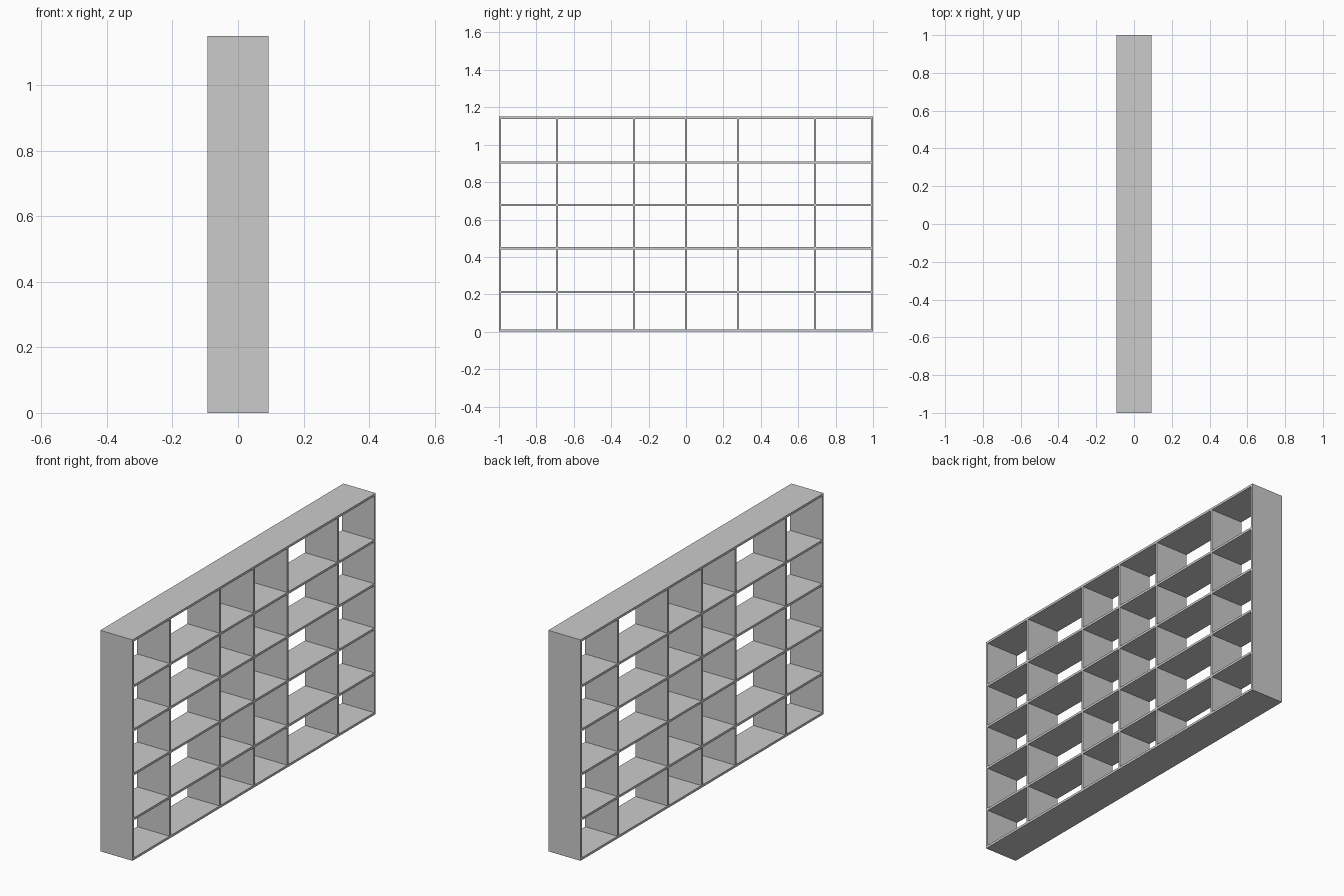
import bpy

if "Cube" in bpy.data.objects:
    bpy.data.objects.remove(bpy.data.objects["Cube"])

HALF_D = 0.093   # half depth in x
H = 1.15         # total height
T = 0.012        # board thickness


def board(name, y0, y1, z0, z1):
    bpy.ops.mesh.primitive_cube_add(size=1, location=(0, (y0 + y1) / 2, (z0 + z1) / 2))
    ob = bpy.context.object
    ob.name = name
    ob.scale = (2 * HALF_D, y1 - y0, z1 - z0)
    bpy.ops.object.transform_apply(location=False, rotation=False, scale=True)
    return ob


# Outer frame
board("bottom_board", -1, 1, 0, T)
board("top_board", -1, 1, H - T, H)

# Side panels and upright dividers, between top and bottom boards
uprights = [-1 + T / 2, -0.69, -0.278, 0, 0.278, 0.69, 1 - T / 2]
for i, y in enumerate(uprights):
    name = "side_panel" if i in (0, len(uprights) - 1) else "divider"
    board(name, y - T / 2, y + T / 2, T, H - T)

# Shelves fitted into each bay
for z in (0.213, 0.447, 0.677, 0.905):
    for a, b in zip(uprights, uprights[1:]):
        board("shelf", a + T / 2, b - T / 2, z - T / 2, z + T / 2)
